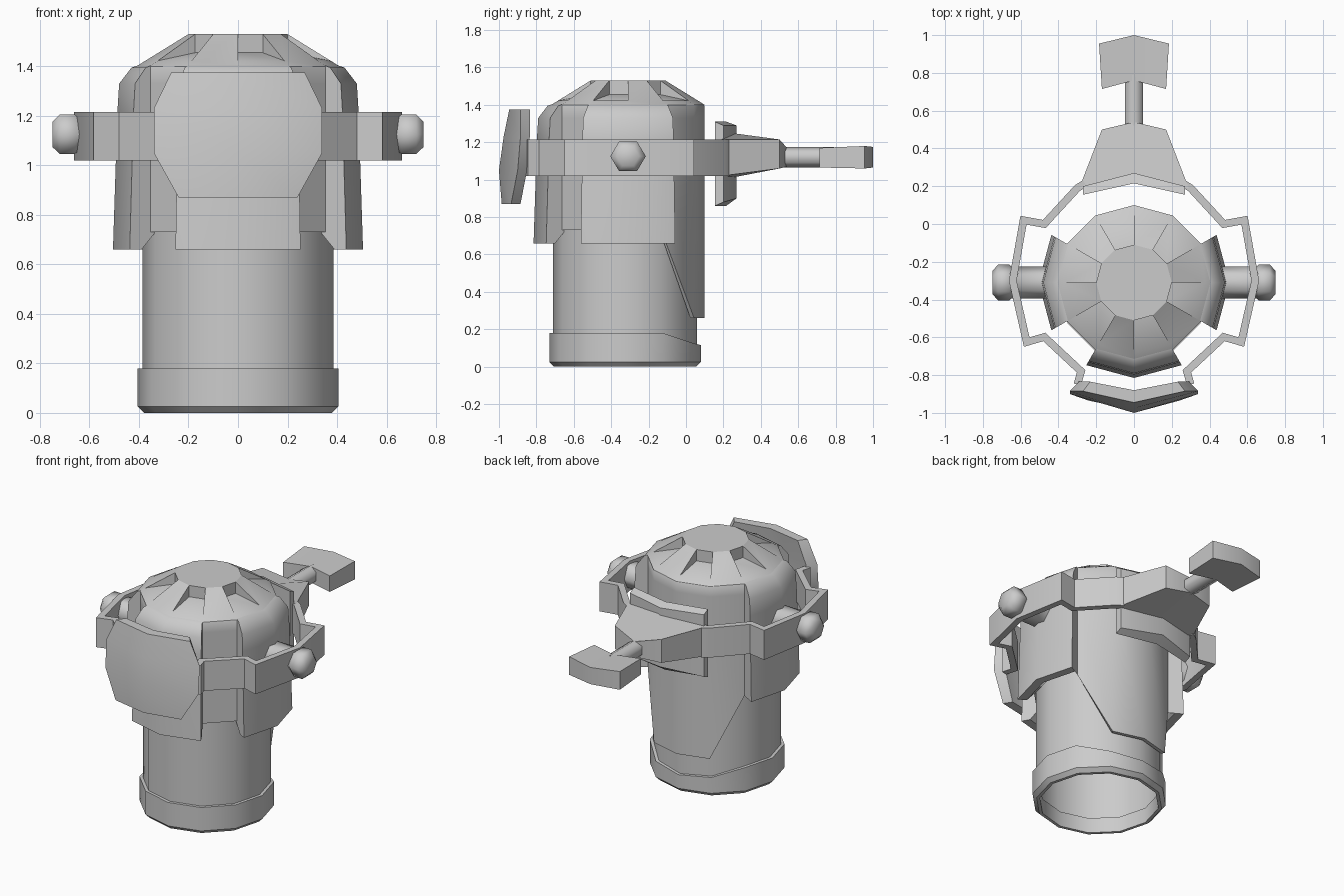
import bpy, bmesh
from math import cos, sin, radians, pi

if "Cube" in bpy.data.objects:
    bpy.data.objects.remove(bpy.data.objects["Cube"])

CY = -0.31  # y of the head axis


def finish(name, verts, faces, smooth=40, thick=0, offset=0):
    bm = bmesh.new()
    vs = [bm.verts.new(v) for v in verts]
    for f in faces:
        bm.faces.new([vs[i] for i in f])
    bmesh.ops.remove_doubles(bm, verts=bm.verts, dist=0.0005)
    bmesh.ops.recalc_face_normals(bm, faces=bm.faces)
    me = bpy.data.meshes.new(name)
    bm.to_mesh(me)
    bm.free()
    ob = bpy.data.objects.new(name, me)
    bpy.context.collection.objects.link(ob)
    bpy.ops.object.select_all(action='DESELECT')
    ob.select_set(True)
    bpy.context.view_layer.objects.active = ob
    if thick:
        m = ob.modifiers.new("thickness", 'SOLIDIFY')
        m.thickness, m.offset, m.use_even_offset = thick, offset, True
        bpy.ops.object.modifier_apply(modifier=m.name)
    bpy.ops.object.shade_smooth_by_angle(angle=radians(smooth))
    return ob


def polar(a, r, z, cy=CY):
    return (r * cos(radians(a)), cy + r * sin(radians(a)), z)


def columns(name, cols, cy=CY, smooth=40):
    """Closed skin over columns of (angle, [(r, z), ...])."""
    n, m = len(cols), len(cols[0][1])
    verts = [polar(a, r, z, cy) for a, prof in cols for r, z in prof]
    faces = [(i * m + j, (i + 1) % n * m + j, (i + 1) % n * m + j + 1, i * m + j + 1)
             for i in range(n) for j in range(m - 1)]
    return finish(name, verts, faces, smooth)


def grid(name, rows, **kw):
    m = len(rows[0])
    faces = [(i * m + j, i * m + j + 1, (i + 1) * m + j + 1, (i + 1) * m + j)
             for i in range(len(rows) - 1) for j in range(m - 1)]
    return finish(name, [p for r in rows for p in r], faces, **kw)


def chevron(name, near, far, smooth=40):
    """Bent block lofted between two sections: (half width, y edge, y mid, z edge, z mid)."""
    verts = []
    for w, ye, ym, ze, zm in (near, far):
        for x, y, z in ((-w, ye, ze), (0, ym, zm), (w, ye, ze)):
            verts += [(x, y, z[0]), (x, y, z[1])]
    faces = []
    for k in (0, 2):
        faces += [(k, k + 2, k + 3, k + 1), (k + 6, k + 7, k + 9, k + 8),
                  (k, k + 6, k + 8, k + 2), (k + 1, k + 3, k + 9, k + 7)]
    faces += [(0, 1, 7, 6), (4, 10, 11, 5)]
    return finish(name, verts, faces, smooth)


# neck tube, open at the bottom
columns("neck_tube", [(30 * k, [(0.385, 0.1), (0.385, 0.8)]) for k in range(12)], -0.325)

# base collar, its upper edge dipping at the back
dip = {60: 0.13, 90: 0.115, 120: 0.13}
columns("base_collar", [(a, [(0.36, 0.1), (0.36, 0.0), (0.38, 0.0), (0.405, 0.025),
                             (0.405, dip.get(a, 0.18)), (0.385, dip.get(a, 0.18))])
                        for a in range(0, 360, 30)], -0.325)

# hood with three raised flaps and a long tapered back panel
flap = [(0.40, 1.405), (0.43, 1.395), (0.48, 1.33), (0.487, 1.22),
        (0.505, 0.66), (0.45, 0.66), (0.385, 0.73)]


def base(zb):
    return [(0.40, 1.405), (0.408, 1.395), (0.408, 1.33), (0.408, 1.22),
            (0.408, zb), (0.40, zb), (0.385, zb)]


cols = [(a, flap) for a in (-30, 0, 30)]
cols += [(a, base(z)) for a, z in ((30, 0.66), (60, 0.26), (90, 0.26), (120, 0.26), (150, 0.66))]
cols += [(a, flap) for a in (150, 180, 210)]
cols += [(a, base(0.73)) for a in (210, 240)]
cols += [(a, flap) for a in (240, 270, 300)]
cols += [(a, base(0.73)) for a in (300, 330)]
columns("hood", cols)

# dome lid with six sunken vents
rings = [(0.20, 1.53), (0.375, 1.422), (0.41, 1.40), (0.20, 1.455)]
verts = [polar(30 * k, r, z) for r, z in rings for k in range(12)]
faces = [tuple(range(12))]
for k in range(12):
    n = (k + 1) % 12
    if k % 2:
        faces += [(k, n, n + 36, k + 36), (k + 36, n + 36, n + 12, k + 12),
                  (k, k + 36, k + 12), (n, n + 12, n + 36),
                  (k + 12, n + 12, n + 24, k + 24)]
    else:
        faces.append((k, k + 12, k + 24, n + 24, n + 12, n))
finish("dome_lid", verts, faces, 30)

# head band, one kinked strip per side, and hexagonal ear bolts
path = [(0.26, 0.215), (0.30, 0.19), (0.475, 0.0), (0.585, 0.02), (0.642, -0.30),
        (0.568, -0.625), (0.475, -0.598), (0.28, -0.78), (0.30, -0.85)]
for s, side in ((1, "right"), (-1, "left")):
    grid("head_band_" + side, [[(s * x, y, z) for x, y in path] for z in (1.02, 1.215)],
         thick=0.04)
    verts = [(s * x, CY + r * cos(k * pi / 3), 1.125 + r * 0.97 * sin(k * pi / 3))
             for x, r in ((0.46, 0.085), (0.65, 0.085), (0.66, 0.095), (0.72, 0.095), (0.75, 0.06))
             for k in range(6)]
    faces = [(6 * i + k, 6 * i + (k + 1) % 6, 6 * i + 6 + (k + 1) % 6, 6 * i + 6 + k)
             for i in range(4) for k in range(6)]
    finish("ear_bolt_" + side, verts, faces + [tuple(range(6)), tuple(range(24, 30))], 62)

# front shield
shield = [(0.27, 1.375, -0.885, -0.945), (0.34, 1.23, -0.885, -0.975),
          (0.34, 1.05, -0.90, -1.0), (0.24, 0.87, -0.935, -0.985)]
ob = grid("front_shield", [[(-w, ye, z), (0, ym, z), (w, ye, z)] for w, z, ye, ym in shield])
# back wall of the shield, set behind its front
back = [[(-w * 0.86, ye + 0.05, z), (0, ym + 0.065, z), (w * 0.86, ye + 0.05, z)]
        for w, z, ye, ym in shield]
grid("shield_lining", back)
outer = [(s * w, ye, z) for s, o in ((1, 1), (-1, -1)) for w, z, ye, ym in shield[::o]]
inner = [(s * w * 0.86, ye + 0.05, z) for s, o in ((1, 1), (-1, -1)) for w, z, ye, ym in shield[::o]]
for i, at in ((4, 3), (9, 0)):  # centre points of the bottom and top edges
    w, z, ye, ym = shield[at]
    outer.insert(i, (0, ym, z))
    inner.insert(i, (0, ym + 0.065, z))
grid("shield_rim", [outer + outer[:1], inner + inner[:1]])

# back plate, wedge, rod and end paddle
chevron("back_plate", (0.27, 0.155, 0.215, (0.86, 1.31), (0.86, 1.31)),
        (0.27, 0.20, 0.27, (0.88, 1.29), (0.90, 1.29)))
chevron("back_wedge", (0.29, 0.19, 0.24, (1.02, 1.215), (1.01, 1.25)),
        (0.17, 0.50, 0.54, (1.06, 1.215), (1.07, 1.17)))
bpy.ops.mesh.primitive_cylinder_add(vertices=6, radius=0.056, depth=0.28,
                                    location=(0, 0.65, 1.12), rotation=(pi / 2, 0, 0))
bpy.context.object.name = "back_rod"
bpy.ops.object.shade_smooth_by_angle(angle=radians(62))
chevron("end_paddle", (0.17, 0.715, 0.76, (1.065, 1.17), (1.065, 1.17)),
        (0.185, 0.955, 1.0, (1.06, 1.18), (1.065, 1.175)))
